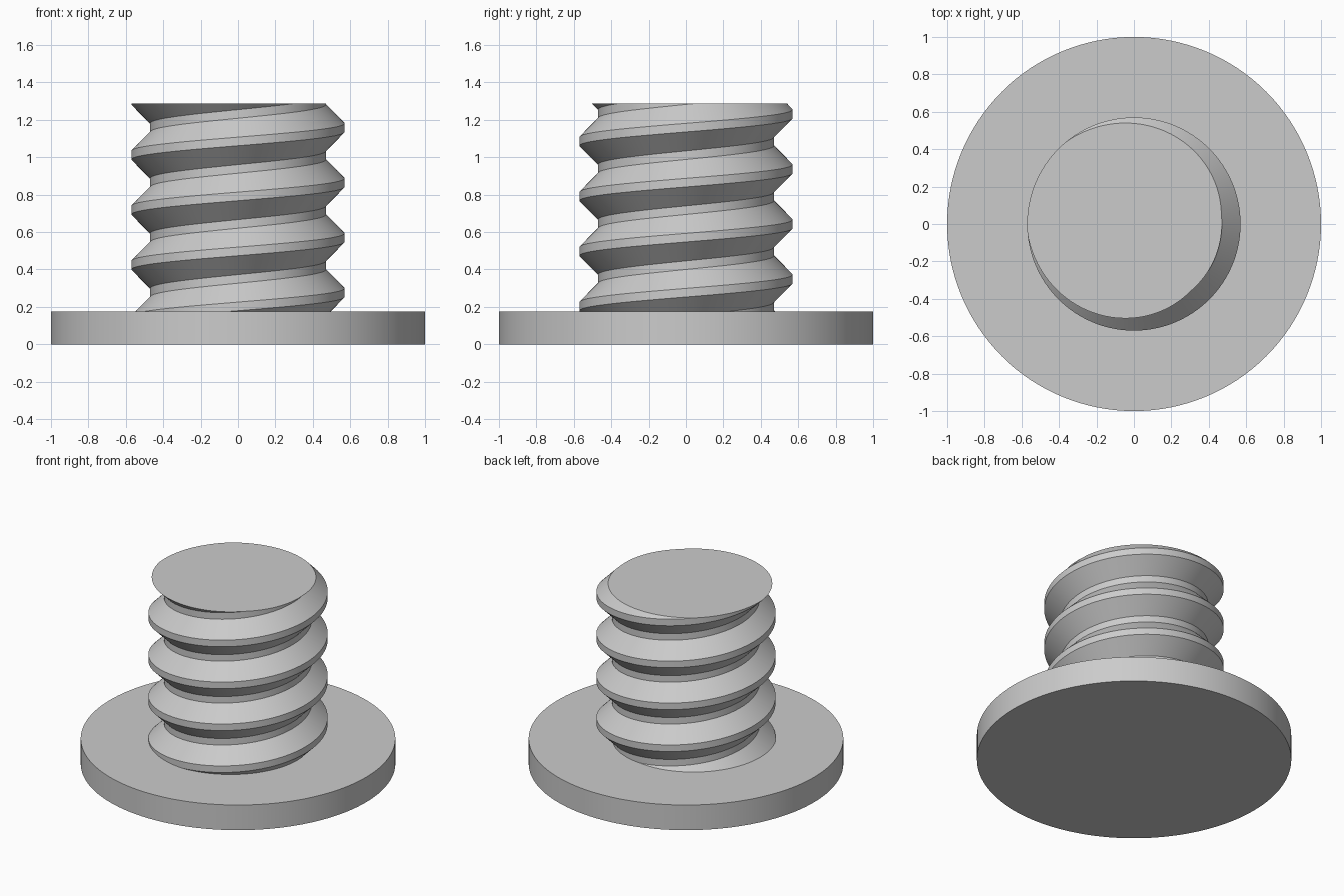
import bpy
import bmesh
from math import pi, cos, sin, radians

cube = bpy.data.objects.get("Cube")
if cube:
    bpy.data.objects.remove(cube, do_unlink=True)

BASE_H, TOP = 0.176, 1.287
ROOT_R, CREST_R = 0.47, 0.57
PITCH, CREST_Z, FLAT = 0.294, 0.276, 0.046
SEGS = 128

grey = bpy.data.materials.new("plain grey")
grey.use_nodes = True
grey.diffuse_color = (0.6, 0.6, 0.6, 1)
grey.node_tree.nodes["Principled BSDF"].inputs["Base Color"].default_value = (0.6, 0.6, 0.6, 1)


def finish(obj):
    """Apply the material and smooth the round faces, keeping edges sharp."""
    obj.data.materials.append(grey)
    bpy.ops.object.select_all(action="DESELECT")
    obj.select_set(True)
    bpy.context.view_layer.objects.active = obj
    bpy.ops.object.shade_smooth_by_angle(angle=radians(25))


def cut(bm, z, up):
    """Slice the mesh flat at height z, discarding one side."""
    bmesh.ops.bisect_plane(bm, geom=bm.verts[:] + bm.edges[:] + bm.faces[:],
                           plane_co=(0, 0, z), plane_no=(0, 0, 1 if up else -1),
                           clear_outer=True)


# Round flange
bpy.ops.mesh.primitive_cylinder_add(vertices=SEGS, radius=1, depth=BASE_H,
                                    location=(0, 0, BASE_H / 2))
flange = bpy.context.object
flange.name = "flange"
finish(flange)

# Right-handed screw thread: a trapezoid profile swept one turn per pitch
half = FLAT / 2
profile = [(CREST_R, -half), (CREST_R, half),
           (ROOT_R, PITCH / 2 - half), (ROOT_R, PITCH / 2 + half)]
bm = bmesh.new()
columns = []
for i in range(SEGS + 1):
    a = 2 * pi * i / SEGS
    columns.append([bm.verts.new((r * cos(a), r * sin(a),
                                  CREST_Z + PITCH * (turn + i / SEGS) + dz))
                    for turn in range(-2, 6) for r, dz in profile])
for c, d in zip(columns, columns[1:]):
    for j in range(len(c) - 1):
        bm.faces.new((c[j], d[j], d[j + 1], c[j + 1]))
bmesh.ops.remove_doubles(bm, verts=bm.verts[:], dist=0.0001)

# Flat ends, closed with caps
cut(bm, TOP, True)
cut(bm, BASE_H - 0.01, False)
bmesh.ops.holes_fill(bm, edges=bm.edges[:], sides=0)
bmesh.ops.recalc_face_normals(bm, faces=bm.faces[:])
mesh = bpy.data.meshes.new("threaded_shaft")
bm.to_mesh(mesh)
bm.free()
shaft = bpy.data.objects.new("threaded_shaft", mesh)
bpy.context.collection.objects.link(shaft)
finish(shaft)
